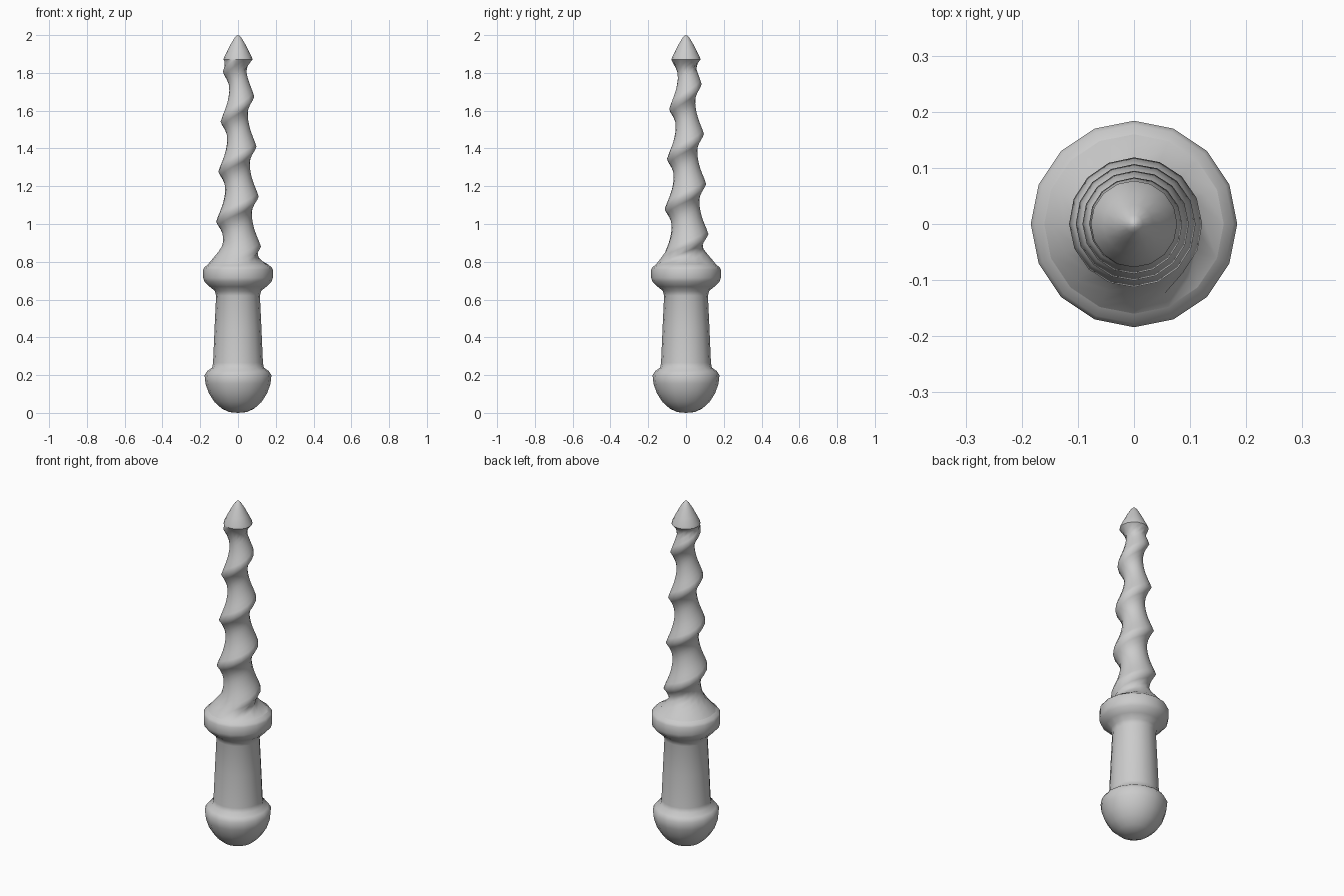
import bpy
import bmesh
from math import cos, sin, pi

cube = bpy.data.objects.get("Cube")
if cube:
    bpy.data.objects.remove(cube)

SIDES = 16
PITCH = 0.265
BOTTOM, TOP = 0.785, 1.87

grey = bpy.data.materials.new("plain_grey")
grey.use_nodes = True
colour = (0.6, 0.6, 0.6, 1)
grey.diffuse_color = colour
grey.node_tree.nodes["Principled BSDF"].inputs["Base Color"].default_value = colour


def finish(name, bm):
    bmesh.ops.remove_doubles(bm, verts=bm.verts, dist=0.0005)
    bmesh.ops.recalc_face_normals(bm, faces=bm.faces)
    mesh = bpy.data.meshes.new(name)
    bm.to_mesh(mesh)
    bm.free()
    mesh.materials.append(grey)
    mesh.shade_smooth()
    obj = bpy.data.objects.new(name, mesh)
    bpy.context.collection.objects.link(obj)
    return obj


def lathe(name, profile):
    """Spin a radius/height profile around the vertical axis."""
    bm = bmesh.new()
    rings = [[bm.verts.new((r * cos(2 * pi * i / SIDES), r * sin(2 * pi * i / SIDES), z))
              for i in range(SIDES)] for r, z in profile]
    for low, high in zip(rings, rings[1:]):
        for i in range(SIDES):
            k = (i + 1) % SIDES
            bm.faces.new((low[i], low[k], high[k], high[i]))
    return finish(name, bm)


def lookup(points, x):
    """Piecewise linear curve through points sorted by x."""
    if x <= points[0][0]:
        return points[0][1]
    for (x0, y0), (x1, y1) in zip(points, points[1:]):
        if x <= x1:
            return y0 + (y1 - y0) * (x - x0) / (x1 - x0)
    return points[-1][1]


# Handle: round pommel, tapered grip and collar
lathe("handle", [(0, 0), (0.045, 0.004), (0.085, 0.022), (0.125, 0.058), (0.155, 0.105),
                 (0.172, 0.155), (0.177, 0.2), (0.162, 0.222), (0.137, 0.24), (0.132, 0.265),
                 (0.124, 0.45), (0.116, 0.62), (0.122, 0.645), (0.15, 0.668),
                 (0.178, 0.695), (0.184, 0.715), (0.184, 0.76), (0.177, 0.772),
                 (0.16, BOTTOM)])

# Pointed tip
lathe("tip", [(0.077, TOP), (0.073, 1.884), (0.055, 1.92), (0.034, 1.96),
              (0.016, 1.989), (0.007, 1.998), (0, 2)])

# Twisted blade: one asymmetric thread section swept up a helix
THREAD = [(0, 1), (0.1, 0.8), (0.2, 0.56), (0.3, 0.34), (0.4, 0.17), (0.5, 0.06),
          (0.6, 0), (0.7, 0.04), (0.8, 0.2), (0.9, 0.54)]
FLARE = [(BOTTOM, 0.16), (0.81, 0.14), (0.835, 0.118), (0.87, 0.09), (0.91, 0.07), (0.95, 0)]
NECK = [(1.8, 0), (1.825, 0.045), (1.85, 0.058), (TOP, 0.077)]


def blade_radius(z, height, angle):
    if z <= BOTTOM:
        return FLARE[0][1]
    if z >= TOP:
        return NECK[-1][1]
    ridge = 0.123 - 0.045 * (z - 0.85)
    valley = 0.077 - 0.041 * (z - 0.95)
    thread = valley + (ridge - valley) * height
    flare = lookup(FLARE, z + 0.025 * max(0, cos(angle)))
    return max(thread, flare, lookup(NECK, z))


bm = bmesh.new()
sections = []
for j in range(-2 * SIDES, 6 * SIDES):
    angle = 2 * pi * j / SIDES
    section = []
    for t, height in THREAD:
        z = min(max(0.88 + PITCH * (j / SIDES + t), BOTTOM), TOP)
        r = blade_radius(z, height, angle)
        section.append(bm.verts.new((r * cos(angle), r * sin(angle), z)))
    sections.append(section)

for j in range(len(sections) - SIDES - 1):
    left = sections[j] + [sections[j + SIDES][0]]
    right = sections[j + 1] + [sections[j + SIDES + 1][0]]
    for m in range(len(THREAD)):
        corners = (left[m], right[m], right[m + 1], left[m + 1])
        heights = [v.co.z for v in corners]
        if max(heights) - min(heights) > 0.0001:
            bm.faces.new(corners)
loose = [v for v in bm.verts if not v.link_faces]
bmesh.ops.delete(bm, geom=loose, context='VERTS')
finish("twisted_blade", bm)
